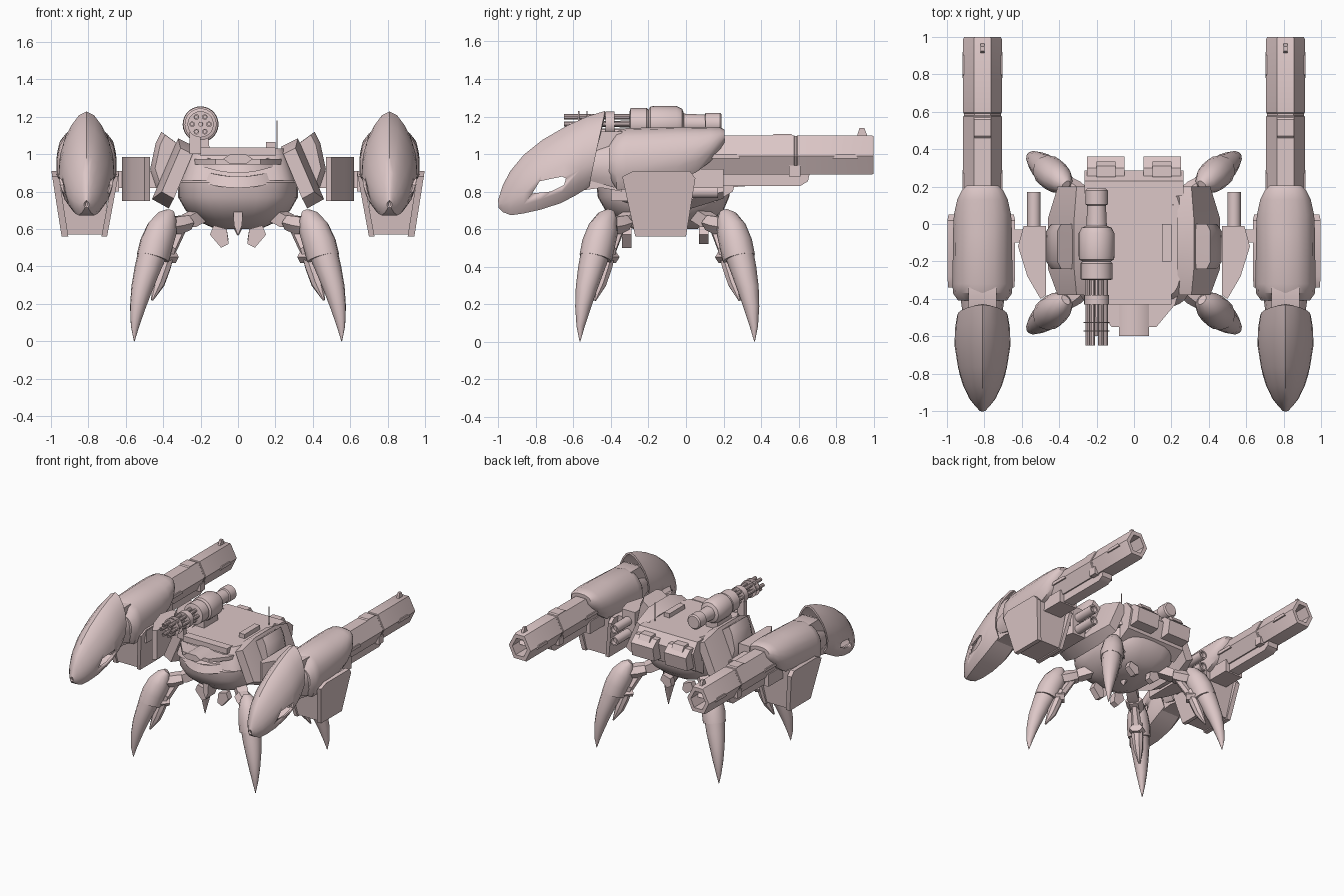
import bpy, bmesh, math
from mathutils import Vector

if "Cube" in bpy.data.objects:
    bpy.data.objects.remove(bpy.data.objects["Cube"])

pink = bpy.data.materials.new("dusty_pink")
pink.diffuse_color = (0.72, 0.57, 0.57, 1)
pink.use_nodes = True
pink.node_tree.nodes["Principled BSDF"].inputs["Base Color"].default_value = pink.diffuse_color


def finish(name, bm, mirror=False, angle=35):
    bmesh.ops.remove_doubles(bm, verts=bm.verts, dist=0.0005)
    bmesh.ops.recalc_face_normals(bm, faces=bm.faces)
    for f in bm.faces:
        f.smooth = True
    for e in bm.edges:
        e.smooth = len(e.link_faces) == 2 and e.calc_face_angle(0) < math.radians(angle)
    me = bpy.data.meshes.new(name)
    bm.to_mesh(me)
    bm.free()
    me.materials.append(pink)
    ob = bpy.data.objects.new(name, me)
    bpy.context.collection.objects.link(ob)
    if mirror:
        ob.modifiers.new("mirror", 'MIRROR')
    return ob


def loft(name, rings, mirror=False, closed=True, caps=True):
    """Skin a list of equal-length point rings."""
    bm = bmesh.new()
    vs = [[bm.verts.new(p) for p in r] for r in rings]
    n = len(rings[0])
    for a, b in zip(vs, vs[1:]):
        for i in range(n if closed else n - 1):
            j = (i + 1) % n
            bm.faces.new((a[i], a[j], b[j], b[i]))
    if caps:
        bm.faces.new(vs[0])
        bm.faces.new(vs[-1])
    return finish(name, bm, mirror)


def prism(name, pts, axis, a, b, mirror=False):
    """Extrude a 2D outline along x, y or z."""
    put = {'x': lambda p, t: (t, p[0], p[1]), 'y': lambda p, t: (p[0], t, p[1]),
           'z': lambda p, t: (p[0], p[1], t)}[axis]
    return loft(name, [[put(p, t) for p in pts] for t in (a, b)], mirror)


def box(name, x, y, z, mirror=False):
    return prism(name, [(x[0], y[0]), (x[1], y[0]), (x[1], y[1]), (x[0], y[1])], 'z', *z, mirror)


def lathe_y(name, cx, cz, prof, mirror=False, n=20):
    """Turned part along y from (y, radius) pairs."""
    rings = [[(cx + r * math.cos(i * math.tau / n), y, cz + r * math.sin(i * math.tau / n))
              for i in range(n)] for y, r in prof]
    return loft(name, rings, mirror)


# ---- torso: rounded hull, deck and front bands ----
def hull_ring(z, rx, y0, y1, n=32, e=0.7):
    pts = []
    for i in range(n):
        c, s = math.cos(i * math.tau / n), math.sin(i * math.tau / n)
        pts.append((rx * math.copysign(abs(c) ** e, c),
                    (y0 + y1) / 2 + (y1 - y0) / 2 * math.copysign(abs(s) ** e, s), z))
    return pts


loft("hull", [hull_ring(*r) for r in [
    (.60, .12, -.28, .06), (.64, .21, -.36, .13), (.70, .28, -.43, .20),
    (.77, .32, -.47, .23), (.85, .32, -.48, .24), (.87, .29, -.46, .22)]])
loft("deck", [hull_ring(z, rx, a, b, 32, .4) for z, rx, a, b in [
    (.86, .31, -.45, .22), (1.0, .27, -.41, .22), (1.03, .25, -.40, .20)]])


def band(name, rx, ry, z, h, rise, depth):
    rings = []
    for i in range(15):
        a = math.radians(-63 + 9 * i)
        s, c = math.sin(a), math.cos(a)
        zz = z + rise * s * s
        rings.append([(k * rx * s, -.08 - k * ry * c, zz + q)
                      for k, q in ((1, 0), (1 - depth, 0), (1 - depth, h), (.94, h))])
    loft(name, rings)


band("upper_brow", .29, .45, .90, .05, .08, .25)
band("middle_lip", .325, .44, .82, .06, .08, .3)
prism("chin_keel", [(-.025, .70), (.025, .70), (.022, .62), (0, .565), (-.022, .62)], 'y', -.42, -.30)
prism("nose_shelf", [(-.24, -.36), (-.22, -.43), (-.12, -.55), (.12, -.55), (.22, -.43), (.24, -.36)],
      'z', .945, .975)
prism("nose_hex", [(-.08, .975), (-.045, .95), (.045, .95), (.08, .975), (.04, 1.0), (-.04, 1.0)],
      'y', -.60, -.42)
loft("belly_spike", [[(rx * math.cos(i * math.tau / 10), -.12 + 1.5 * rx * math.sin(i * math.tau / 10), z)
                      for i in range(10)] for z, rx in ((.70, .05), (.64, .04), (.60, .022), (.565, .003))])
prism("belly_pad", [(.05, .52), (.09, .50), (.15, .57), (.13, .62), (.06, .60)], 'y', -.34, -.29, True)
prism("rear_belly_pad", [(.05, .54), (.09, .52), (.15, .57), (.13, .62), (.06, .60)], 'y', .07, .12, True)

# rear plate and its boxes
prism("rear_plate", [(.15, 1.03), (.23, 1.03), (.285, .95), (.25, .80), (.15, .74)], 'x', -.265, .265)
prism("rear_box", [(.2, .99), (.30, .99), (.36, .94), (.34, .83), (.2, .82)], 'x', .05, .25, True)
prism("rear_box_cap", [(.25, 1.01), (.31, 1.01), (.335, .97), (.25, .95)], 'x', .10, .20, True)
box("deck_box", (.15, .20), (-.2, 0), (1.02, 1.065))
box("antenna", (.205, .212), (.10, .107), (1.02, 1.18))
box("deck_front_step", (-.2, .2), (-.43, -.36), (.99, 1.035))

# ---- sloped shoulder armour ----
def slab(name, pts, ys, shrink):
    cx = sum(p[0] for p in pts) / len(pts)
    cz = sum(p[1] for p in pts) / len(pts)
    rings = []
    for y, k in zip(ys, (shrink, 1, 1, shrink)):
        rings.append([(cx + (x - cx) * k - (.02 if k < 1 else 0), y, cz + (z - cz) * k) for x, z in pts])
    loft(name, rings, True)


slab("shoulder_plate", [(.23, 1.04), (.32, 1.085), (.46, .76), (.37, .71)], (-.38, -.24, .03, .20), .72)
slab("shoulder_cover", [(.30, 1.04), (.41, 1.12), (.44, 1.06), (.47, .92), (.43, .80), (.38, .80)],
     (-.24, -.2, -.04, .0), .9)
prism("arm_root", [(.33, -.2), (.48, -.2), (.48, -.04), (.33, -.04)], 'z', .82, .91, True)
prism("arm_block", [(.47, -.01), (.59, -.01), (.62, -.12), (.57, -.28), (.5, -.4), (.47, -.38)],
      'z', .75, .985, True)
box("arm_link", (.58, .70), (-.10, -.03), (.82, .91), True)
for z in (.80, .90):
    lathe_y("exhaust_pipe", .535, z, [(-.03, .036), (.17, .036), (.17, .025), (.14, .025)], True, 14)

# ---- rotary gun on the deck ----
GX, GZ = -.2, 1.16
lathe_y("rotary_body", GX, GZ, [(-.30, .07), (-.295, .085), (-.21, .085), (-.20, .075), (-.19, .093),
                               (-.17, .096), (-.05, .096), (-.02, .08), (-.01, .055), (.10, .05),
                               (.105, .06), (.18, .06), (.19, .05)], n=28)
lathe_y("rotary_ring", GX, GZ, [(-.43, .067), (-.38, .067)])
for y in (-.575, -.53):
    lathe_y("barrel_spacer", GX, GZ, [(y, .07), (y + .006, .07)])
for i in range(6):
    a = i * math.tau / 6
    lathe_y("rotary_barrel", GX + .045 * math.cos(a), GZ + .045 * math.sin(a),
            [(-.62, .008), (-.65, .008), (-.65, .015), (-.28, .015)], n=10)
lathe_y("rotary_core", GX, GZ, [(-.60, .012), (-.28, .02)], n=10)
prism("rotary_mount", [(-.27, 1.0), (-.15, 1.0), (-.16, 1.12), (-.25, 1.12)], 'y', -.22, -.04)
box("rotary_front_mount", (-.26, -.2), (-.42, -.38), (1.0, 1.12))

# ---- big side cannons ----
CX = .81
ARCH = [(.60, 0), (.88, .14), (1, .32), (.96, .50), (.82, .67), (.58, .82), (.28, .95)]
ARCH = ARCH + [(0, 1)] + [(-x, z) for x, z in reversed(ARCH)]
ROUND = [(.75, 0), (1, .25), (1, .5), (.92, .7), (.72, .86), (.4, .97)]
ROUND = ROUND + [(0, 1)] + [(-x, z) for x, z in reversed(ROUND)]


def arch_rings(shape, rows, lean=0):
    # rows near the back lean forward at the bottom
    return [[(CX + w * x, y - lean * (1 - t) * max(0, (y + 1) / .57) ** 2, lo + (hi - lo) * t)
             for x, t in shape] for y, lo, hi, w in rows]


hood = loft("cannon_hood", arch_rings(ARCH, [
    (-.995, .72, .75, .008), (-.97, .695, .83, .032), (-.93, .68, .905, .063), (-.86, .69, .99, .096),
    (-.76, .71, 1.07, .125), (-.63, .745, 1.145, .142), (-.52, .79, 1.195, .140), (-.43, .83, 1.222, .128)],
    .09), caps=False)
hole = prism("window_cutter", [(-.82, .79), (-.78, .855), (-.66, .88), (-.64, .87), (-.65, .835), (-.72, .80)],
             'x', .5, 1.1)
hole.hide_render = True
hole.hide_viewport = True
sol = hood.modifiers.new("thickness", 'SOLIDIFY')
sol.thickness, sol.offset = .015, 0
cut = hood.modifiers.new("window", 'BOOLEAN')
cut.object, cut.operation = hole, 'DIFFERENCE'
hood.modifiers.new("mirror", 'MIRROR')

prism("hood_core", [(-.60, .80), (-.58, 1.06), (-.46, 1.12), (-.34, 1.12), (-.34, .80), (-.45, .82)],
      'x', .735, .885, True)
loft("cannon_housing", arch_rings(ROUND, [
    (-.41, .88, 1.06, .13), (-.37, .81, 1.12, .158), (-.32, .81, 1.138, .16), (-.05, .86, 1.145, .158),
    (.05, .90, 1.145, .153), (.13, .96, 1.145, .135), (.18, 1.02, 1.143, .11), (.205, 1.06, 1.13, .085)]), True)
loft("hood_hinge", arch_rings(ROUND, [(-.52, .86, 1.03, .10), (-.38, .82, 1.08, .12)]), True)

# hexagonal barrel with a hollow muzzle
HEX = [(.045, 1.1), (.103, .99), (.055, .89), (-.055, .89), (-.103, .99), (-.045, 1.1)]


def hex_ring(y, k=1):
    return [(CX + x * k, y, .99 + (z - .99) * k) for x, z in HEX]


loft("cannon_barrel", [hex_ring(0), hex_ring(.575), hex_ring(.58, .96), hex_ring(.59, .96), hex_ring(.595),
                       hex_ring(.99), hex_ring(1.0, .95), hex_ring(1.0, .65), hex_ring(.85, .65)], True)
prism("barrel_collar", [(.45, 1.09), (.47, 1.108), (.56, 1.108), (.58, 1.09)], 'x', .765, .855, True)
prism("barrel_underrail", [(0, .90), (0, .83), (.61, .83), (.65, .855), (.66, .90)], 'x', .765, .855, True)
prism("rear_sight", [(.91, 1.09), (.925, 1.14), (.95, 1.14), (.97, 1.09)], 'x', .80, .82, True)
for y0, y1 in ((.13, .29), (.78, .92)):
    prism("barrel_rib", [(y0, .975), (y0 + .02, 1.0), (y1 - .02, 1.0), (y1, .975)], 'x', .703, .917, True)
box("barrel_lug", (.725, .895), (.55, .61), (.88, .94), True)

# hanging magazine with outer and inner shield plates
def tapered(name, top, bottom):
    rings = []
    for (x0, x1, y0, y1, z) in (bottom, top):
        rings.append([(x0, y0, z), (x1, y0, z), (x1, y1, z), (x0, y1, z)])
    loft(name, rings, True)


tapered("magazine", (.68, .96, -.30, .02, .9), (.72, .92, -.26, -.01, .57))
SHIELD = [(-.34, .88), (-.28, .91), (.02, .91), (.05, .87), (.0, .56), (-.27, .56)]
for name, x_low, x_high, t in (("outer_shield", .925, .98, .018), ("inner_shield", .715, .65, .015)):
    loft(name, [[(x_low + (x_high - x_low) * (z - .56) / .35 + d, y, z) for y, z in SHIELD]
                for d in (-t, t)], True)
box("shield_clip", (.635, .67), (-.28, -.16), (.80, .90), True)
box("magazine_rear", (.73, .89), (0, .2), (.82, .92), True)

# ---- four clawed legs ----
LC, LS = math.cos(math.radians(40)), math.sin(math.radians(40))


def leg_part(name, sy, rows, n=12):
    """Limb from (reach, height, half thickness, half width) rows."""
    rings = []
    for i, (u, z, th, w) in enumerate(rows):
        a, b = rows[max(i - 1, 0)], rows[min(i + 1, len(rows) - 1)]
        t = Vector((b[0] - a[0], b[1] - a[1])).normalized()
        ring = []
        for k in range(n):
            ang = (k + .5) * math.tau / n
            p, v = th * math.cos(ang), w * math.sin(ang)
            uu, zz = u - t.y * p, z + t.x * p
            ring.append((uu * LC - v * LS, -.1 + sy * (uu * LS + v * LC), zz))
        rings.append(ring)
    loft(name, rings, True)


for sy in (-1, 1):
    leg_part("thigh_shell", sy, [(.475, .695, .02, .03), (.495, .665, .055, .055), (.53, .60, .085, .078),
                                 (.57, .52, .09, .088), (.595, .445, .09, .085)])
    leg_part("shin_claw", sy, [(.597, .47, .08, .075), (.635, .38, .068, .07), (.672, .28, .058, .056),
                               (.70, .18, .043, .04), (.719, .08, .024, .02), (.724, 0, .002, .002)])
    leg_part("inner_claw", sy, [(.48, .50, .03, .045), (.52, .40, .04, .045), (.555, .31, .035, .035),
                                (.60, .22, .006, .008)], 8)
    leg_part("knee_knob", sy, [(.455, .45, .035, .05), (.53, .45, .04, .06)], 6)
    leg_part("hip_link", sy, [(.22, .69, .05, .05), (.34, .645, .05, .06), (.38, .63, .035, .04)], 4)
    leg_part("hip_joint", sy, [(.36, .635, .045, .065), (.43, .62, .055, .065), (.50, .61, .045, .05)], 6)
    leg_part("ankle_strut", sy, [(.40, .60, .03, .03), (.49, .46, .03, .04)], 6)
